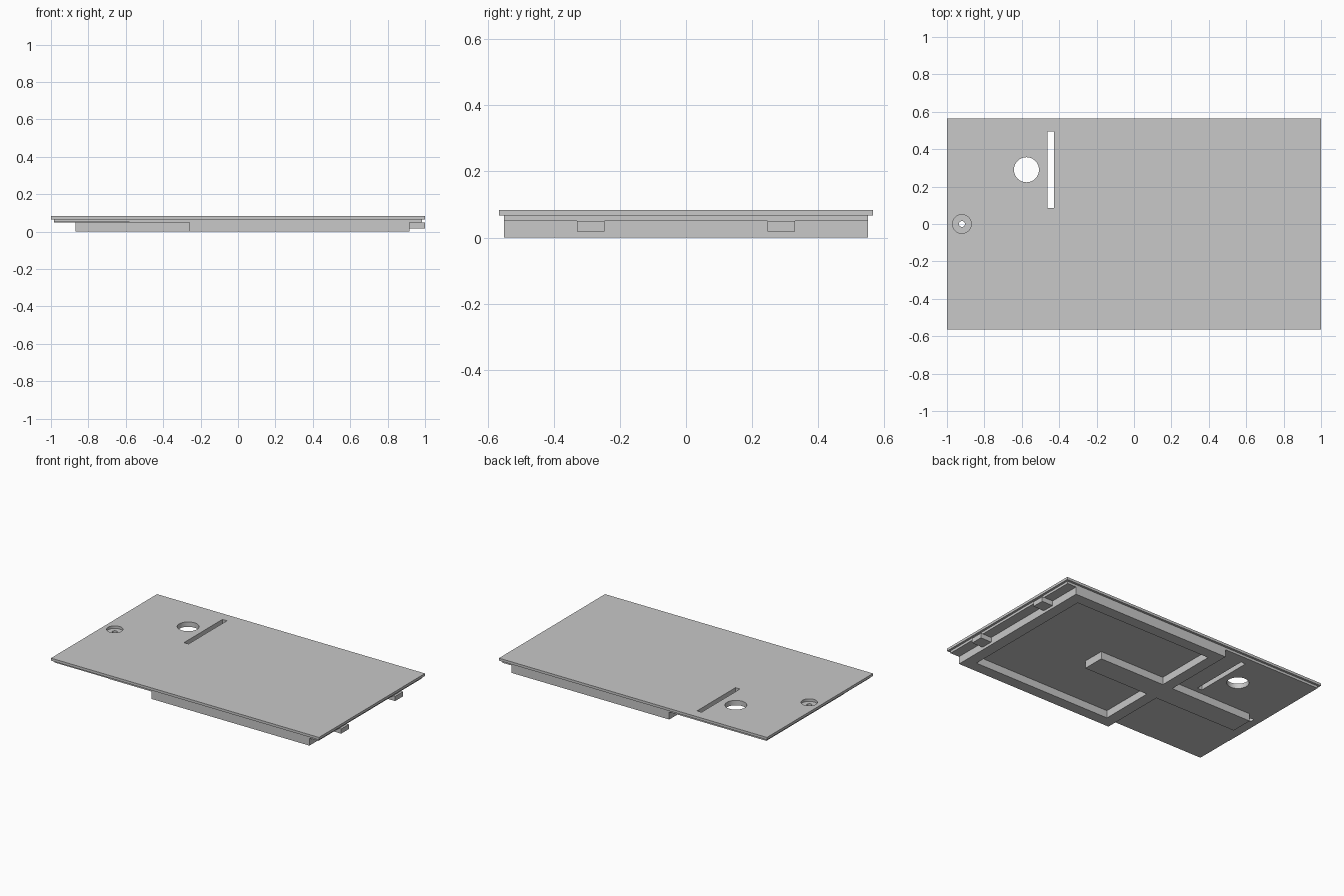
import bpy
import bmesh
import math
from mathutils import Matrix, Vector

if "Cube" in bpy.data.objects:
    bpy.data.objects.remove(bpy.data.objects["Cube"], do_unlink=True)

# Single plain grey plastic
grey = bpy.data.materials.new("grey_plastic")
grey.use_nodes = True
grey.diffuse_color = (0.58, 0.58, 0.58, 1)
grey.node_tree.nodes["Principled BSDF"].inputs["Base Color"].default_value = grey.diffuse_color


def make(name, bm):
    mesh = bpy.data.meshes.new(name)
    bm.to_mesh(mesh)
    bm.free()
    obj = bpy.data.objects.new(name, mesh)
    mesh.materials.append(grey)
    bpy.context.collection.objects.link(obj)
    return obj


def box(name, xs, ys, zs):
    """Box spanning the given ranges."""
    spans = (xs, ys, zs)
    centre = Vector([(a + b) / 2 for a, b in spans])
    size = Vector([b - a for a, b in spans])
    bm = bmesh.new()
    bmesh.ops.create_cube(bm, size=1, matrix=Matrix.Translation(centre) @ Matrix.Diagonal(size).to_4x4())
    return make(name, bm)


def rod(name, x, y, radius, zs):
    """Upright cylinder between two heights."""
    bm = bmesh.new()
    bmesh.ops.create_cone(bm, cap_ends=True, segments=48, radius1=radius, radius2=radius,
                          depth=zs[1] - zs[0], matrix=Matrix.Translation((x, y, sum(zs) / 2)))
    return make(name, bm)


def carve(obj, cutters):
    """Subtract the cutters, bake the result and remove them."""
    for cutter in cutters:
        cutter.hide_render = True
        mod = obj.modifiers.new("cut", 'BOOLEAN')
        mod.operation = 'DIFFERENCE'
        mod.solver = 'EXACT'
        mod.object = cutter
    graph = bpy.context.evaluated_depsgraph_get()
    baked = bpy.data.meshes.new_from_object(obj.evaluated_get(graph))
    obj.modifiers.clear()
    obj.data = baked
    for cutter in cutters:
        bpy.data.objects.remove(cutter, do_unlink=True)
    bpy.ops.object.select_all(action='DESELECT')
    obj.select_set(True)
    bpy.context.view_layer.objects.active = obj
    bpy.ops.object.shade_smooth_by_angle(angle=math.radians(30))


# Heights: wall foot, inner step, panel underside, panel top
FOOT, STEP, SEAM, TOP = 0, 0.05, 0.066, 0.083
THROUGH = (-0.1, 0.2)


def openings():
    """Cutters shared by both plate layers: round window and slot."""
    return [rod("window_cutter", -0.575, 0.29, 0.067, THROUGH),
            box("slot_cutter", (-0.463, -0.429), (0.085, 0.495), THROUGH)]


# Outer panel with the wide bore above the screw hole
panel = box("top_panel", (-1, 1), (-0.565, 0.565), (SEAM, TOP))
carve(panel, openings() + [rod("counterbore_cutter", -0.92, 0, 0.05, THROUGH)])

# Inner locating step with the screw hole and a very shallow corner recess
step = box("inner_step", (-0.985, 0.985), (-0.55, 0.55), (STEP, SEAM))
carve(step, openings() + [rod("screw_cutter", -0.92, 0, 0.016, THROUGH),
                          box("recess_cutter", (-1.1, -0.58), (-0.7, -0.28), (FOOT, STEP + 0.002))])

# Rectangular frame wall below the step
WALL = 0.075
LEFT, RIGHT, SIDE = -0.26, 0.918, 0.55
frame = box("frame_wall", (LEFT, RIGHT), (-SIDE, SIDE), (FOOT, STEP))
carve(frame, [box("cavity_cutter", (LEFT + WALL, RIGHT - WALL), (WALL - SIDE, SIDE - WALL), THROUGH)])

# Centre rib, running into the frame and out towards the screw
for name, span in (("inner_rib", (LEFT + WALL, 0.3)), ("outer_rib", (-0.87, LEFT))):
    box(name, span, (-0.10, 0.05), (FOOT, STEP))

# Two locking tabs on the +x edge
for name, y in (("front_tab", -0.288), ("back_tab", 0.288)):
    box(name, (RIGHT, 1), (y - 0.041, y + 0.041), (0.018, STEP))
